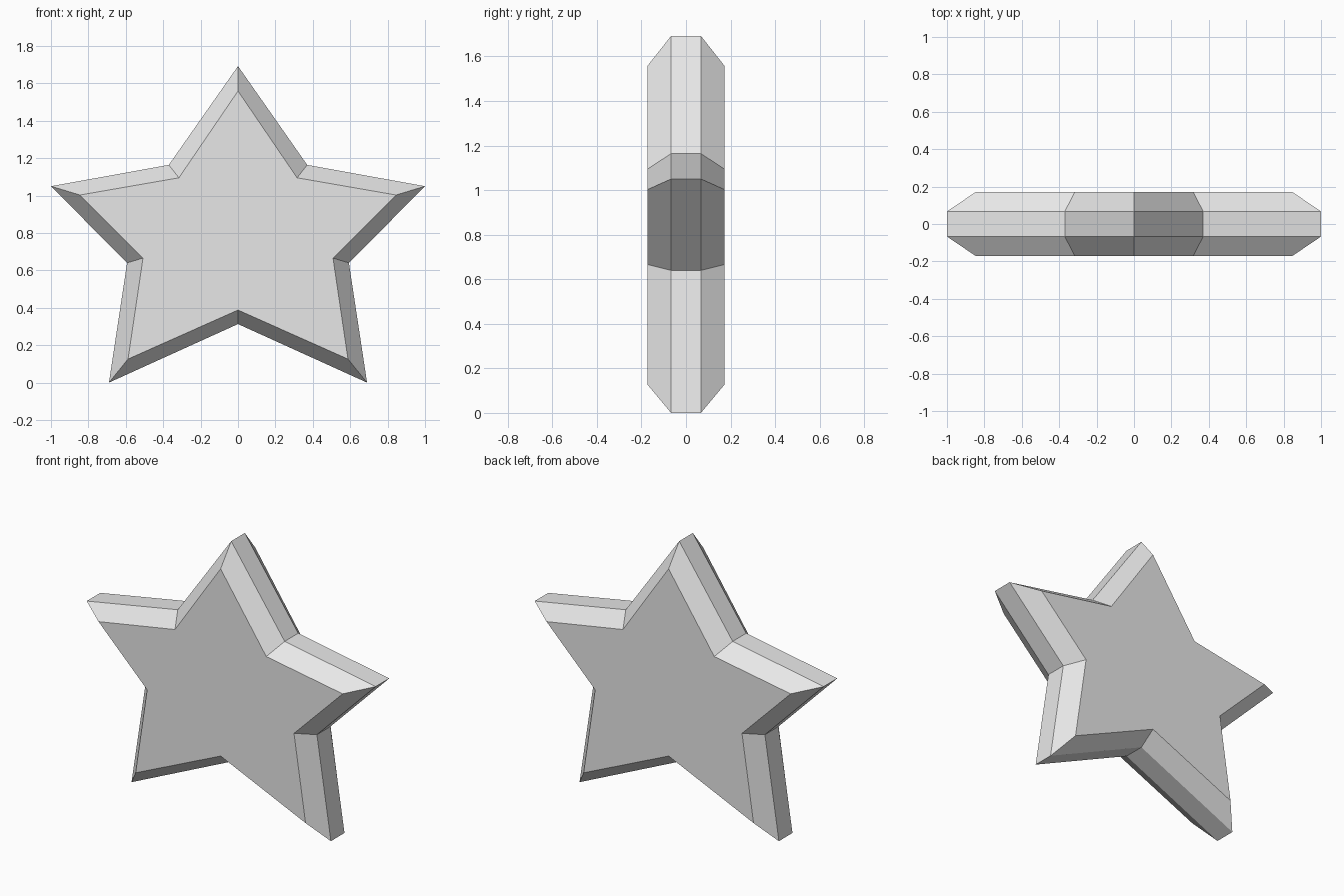
import bpy
import bmesh

if "Cube" in bpy.data.objects:
    bpy.data.objects.remove(bpy.data.objects["Cube"], do_unlink=True)

# Right-hand half outlines (x, z), from the top tip to the bottom notch
RIM = [(0, 1.692), (0.37, 1.164), (1.0, 1.05), (0.593, 0.64), (0.69, 0), (0, 0.313)]
FACE = [(0, 1.559), (0.316, 1.095), (0.845, 1.003), (0.508, 0.666), (0.588, 0.126), (0, 0.388)]
RIM_Y, FACE_Y = 0.067, 0.172


def full_outline(half):
    """Mirror a half outline across x = 0 into a closed loop."""
    return half + [(-x, z) for x, z in reversed(half[1:-1])]


# Light grey material
grey = bpy.data.materials.new("light_grey")
grey.use_nodes = True
colour = (0.8, 0.8, 0.8, 1)
grey.diffuse_color = colour
grey.node_tree.nodes["Principled BSDF"].inputs["Base Color"].default_value = colour

# Star body: four rings from front to back, joined by bevel and side faces
bm = bmesh.new()
layers = [(FACE, -FACE_Y), (RIM, -RIM_Y), (RIM, RIM_Y), (FACE, FACE_Y)]
rings = [[bm.verts.new((x, y, z)) for x, z in full_outline(half)] for half, y in layers]
for near, far in zip(rings, rings[1:]):
    for i in range(len(near)):
        j = (i + 1) % len(near)
        bm.faces.new((near[i], near[j], far[j], far[i]))

# Flat front and back
bm.faces.new(rings[0])
bm.faces.new(rings[-1])
bmesh.ops.recalc_face_normals(bm, faces=bm.faces)

mesh = bpy.data.meshes.new("star")
bm.to_mesh(mesh)
bm.free()
mesh.materials.append(grey)
star = bpy.data.objects.new("star", mesh)
bpy.context.collection.objects.link(star)
